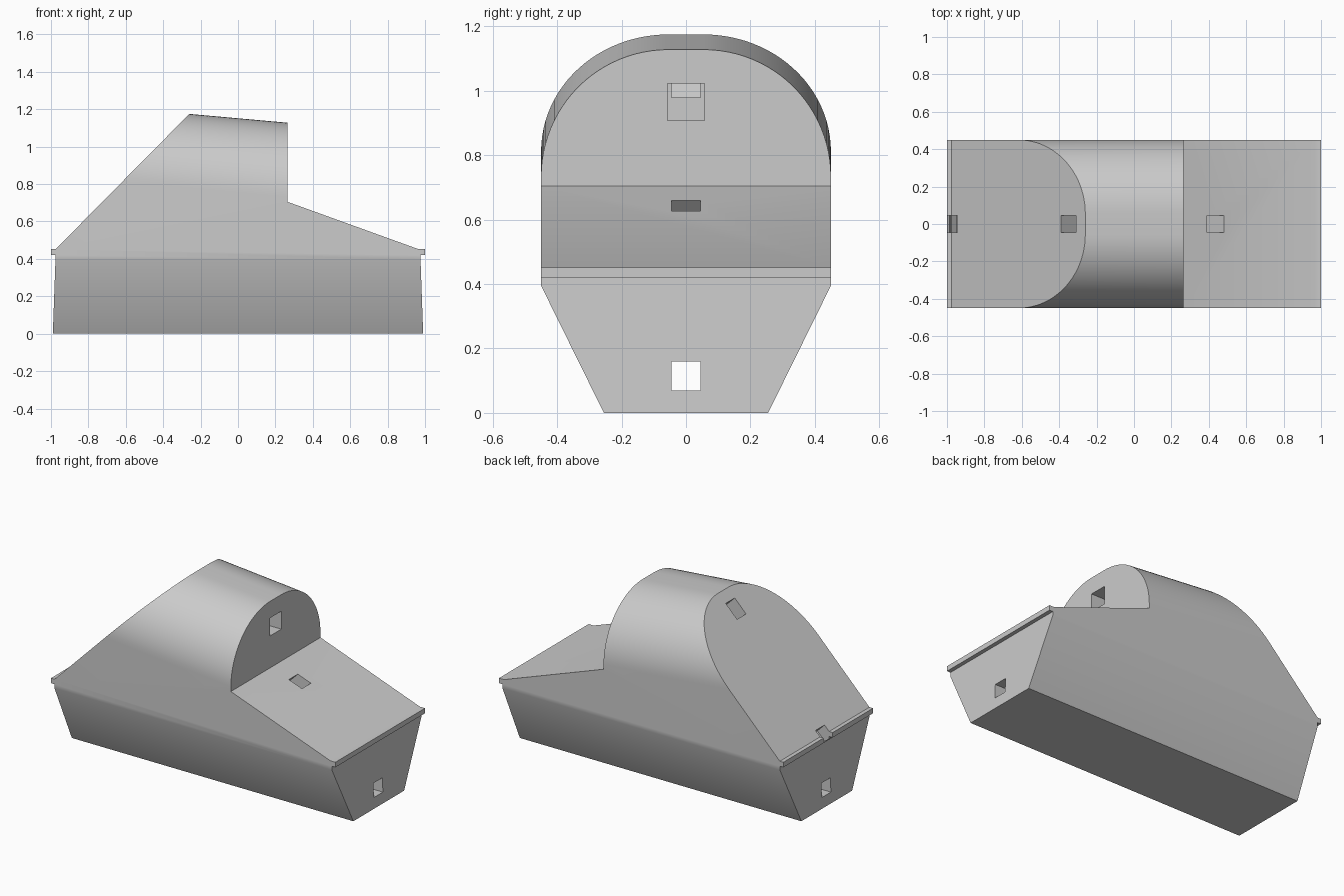
import bpy, bmesh, math
from mathutils import Matrix, Vector

cube = bpy.data.objects.get("Cube")
if cube:
    bpy.data.objects.remove(cube, do_unlink=True)

gray = bpy.data.materials.new("plain gray")
gray.use_nodes = True
COLOR = (0.6, 0.6, 0.6, 1)
gray.diffuse_color = COLOR
gray.node_tree.nodes["Principled BSDF"].inputs["Base Color"].default_value = COLOR


def prism(name, points, offset):
    """Extrude a closed 3D outline along an offset."""
    bm = bmesh.new()
    face = bm.faces.new([bm.verts.new(p) for p in points])
    grown = bmesh.ops.extrude_face_region(bm, geom=[face])["geom"]
    verts = [v for v in grown if isinstance(v, bmesh.types.BMVert)]
    bmesh.ops.translate(bm, verts=verts, vec=offset)
    bmesh.ops.recalc_face_normals(bm, faces=bm.faces)
    mesh = bpy.data.meshes.new(name)
    bm.to_mesh(mesh)
    bm.free()
    obj = bpy.data.objects.new(name, mesh)
    bpy.context.collection.objects.link(obj)
    mesh.materials.append(gray)
    return obj


def combine(obj, tool, operation):
    """Apply a boolean and discard its tool."""
    tool.hide_render = True
    mod = obj.modifiers.new(operation, "BOOLEAN")
    mod.operation, mod.solver, mod.object = operation, "EXACT", tool
    bpy.context.view_layer.objects.active = obj
    bpy.ops.object.modifier_apply(modifier=mod.name)
    bpy.data.objects.remove(tool, do_unlink=True)


# Arched cross-section with flared lower walls
WALL, RADIUS, SPRING, STEPS = 0.45, 0.395, 0.78, 24
half = [(0.255, 0), (WALL, 0.395)]
for i in range(STEPS + 1):
    a = math.pi / 2 * i / STEPS
    half.append((WALL - RADIUS + RADIUS * math.cos(a), SPRING + RADIUS * math.sin(a)))
section = half + [(-y, z) for y, z in reversed(half)]
body = prism("hull_body", [(-1.2, y, z) for y, z in section], (2.4, 0, 0))

# The vault falls gently towards the left end
for v in body.data.vertices:
    if v.co.z > 0.7:
        v.co.z -= 0.0895 * (v.co.x + 0.26)

# Side silhouette with the end lips
outline = [(-0.99, 0), (-0.975, 0.42), (-1, 0.42), (-1, 0.452), (-0.975, 0.452),
           (-0.2, 1.236), (0.265, 1.236), (0.265, 0.705), (0.965, 0.452),
           (1, 0.452), (1, 0.42), (0.975, 0.42), (0.99, 0)]
combine(body, prism("silhouette", [(x, -1, z) for x, z in outline], (0, 2, 0)), "INTERSECT")


def shaft(center, size, tilt=0):
    """Cut a square shaft turned about the y axis."""
    x, y, z = (s / 2 for s in size)
    turn = Matrix.Rotation(tilt, 3, "Y")
    base = [turn @ Vector(p) + Vector(center)
            for p in ((-x, -y, -z), (x, -y, -z), (x, y, -z), (-x, y, -z))]
    combine(body, prism("shaft", base, turn @ Vector((0, 0, 2 * z))), "DIFFERENCE")


# Lower tunnel, upper passage and the sloping openings
DIAG = math.radians(45)
shaft((0, 0, 0.115), (2.2, 0.09, 0.09))
shaft((0.1, 0, 0.965), (0.68, 0.114, 0.114))
shaft((-0.35, 0, 1.082), (0.113, 0.09, 0.3), -DIAG)
shaft((-0.97, 0, 0.455), (0.08, 0.09, 0.14), -DIAG)
shaft((0.435, 0, 0.643), (0.088, 0.09, 0.28), DIAG)

bpy.ops.object.select_all(action="DESELECT")
body.select_set(True)
bpy.context.view_layer.objects.active = body
bpy.ops.object.shade_smooth_by_angle(angle=math.radians(30))
